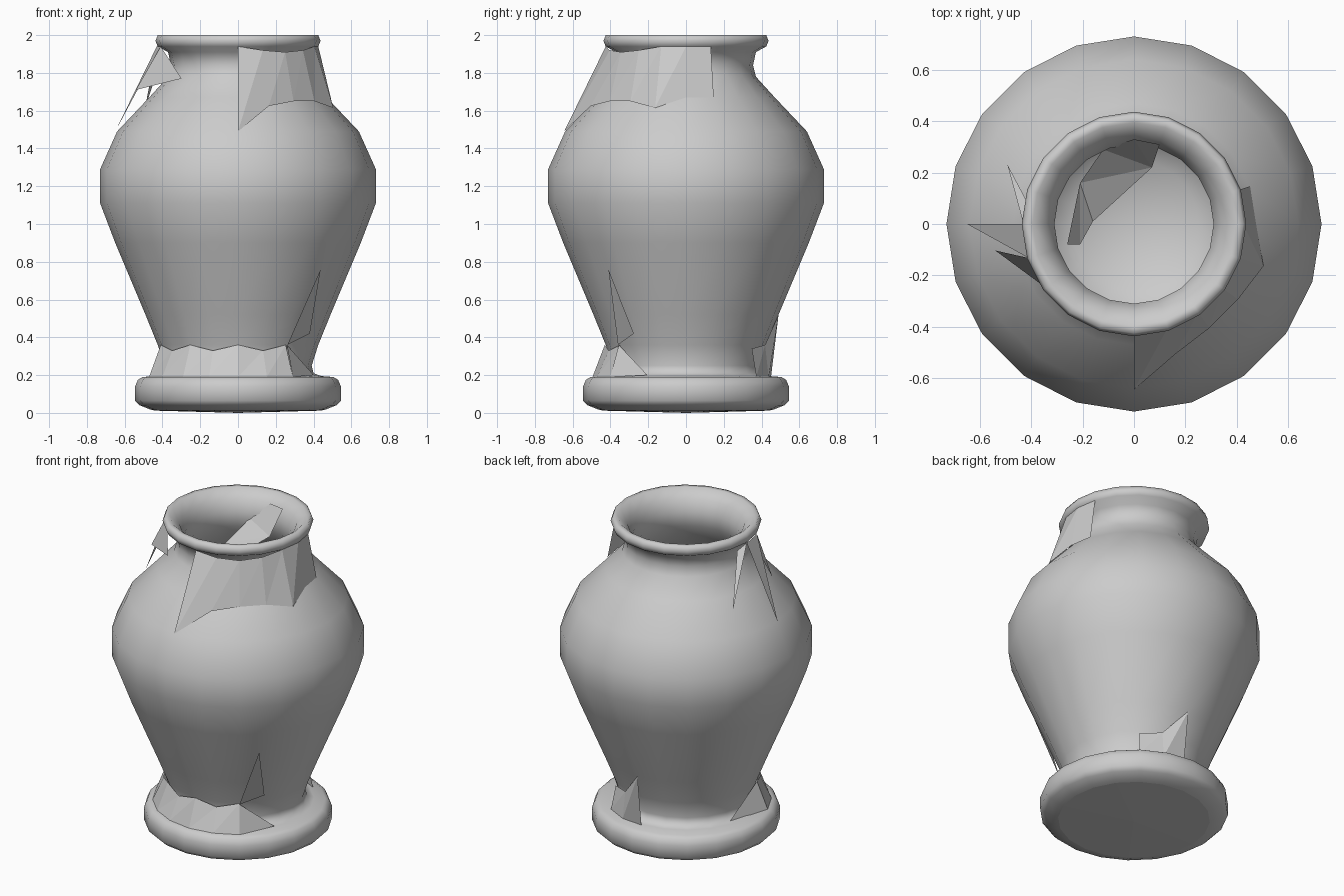
import bpy, bmesh
from math import cos, sin, radians

if "Cube" in bpy.data.objects:
    bpy.data.objects.remove(bpy.data.objects["Cube"])

SIDES = 20


def polar(col, r, z):
    a = radians(18 * col)
    return (r * cos(a), r * sin(a), z)


def finish(name, bm, smooth):
    me = bpy.data.meshes.new(name)
    bm.to_mesh(me)
    bm.free()
    ob = bpy.data.objects.new(name, me)
    bpy.context.collection.objects.link(ob)
    for p in me.polygons:
        p.use_smooth = smooth
    return ob


def lathe(name, profile):
    bm = bmesh.new()
    rings = []
    for r, z in profile:
        n = SIDES if r > 0 else 1
        rings.append([bm.verts.new(polar(i, r, z)) for i in range(n)])
    for a, b in zip(rings, rings[1:]):
        for i in range(SIDES):
            j = (i + 1) % SIDES
            if len(a) == 1:
                bm.faces.new((a[0], b[j], b[i]))
            elif len(b) == 1:
                bm.faces.new((a[i], a[j], b[0]))
            else:
                bm.faces.new((a[i], a[j], b[j], b[i]))
    bmesh.ops.recalc_face_normals(bm, faces=bm.faces[:])
    return finish(name, bm, True)


def strip(name, top, bottom):
    """Facet band between two lists of (column, radius, height)."""
    bm = bmesh.new()
    t = [bm.verts.new(polar(*p)) for p in top]
    b = [bm.verts.new(polar(*p)) for p in bottom]
    for i in range(len(t) - 1):
        bm.faces.new((b[i], b[i + 1], t[i + 1]))
        bm.faces.new((b[i], t[i + 1], t[i]))
    return finish(name, bm, False)


def shards(name, tris):
    bm = bmesh.new()
    for tri in tris:
        bm.faces.new([bm.verts.new(p) for p in tri])
    return finish(name, bm, False)


# Hollow vase: foot, body, neck, rim, then the inner wall and rounded floor
vase = lathe("vase", [
    (0, 0), (.44, .012), (.465, .018), (.52, .04), (.545, .065), (.545, .14),
    (.53, .175), (.505, .19), (.44, .195), (.40, .21), (.39, .25), (.425, .36),
    (.49, .52), (.65, .90), (.73, 1.11), (.73, 1.29), (.64, 1.49), (.47, 1.67),
    (.37, 1.78), (.355, 1.84), (.37, 1.91), (.425, 1.94), (.437, 1.97),
    (.425, 2.0), (.395, 2.0), (.34, 1.95), (.31, 1.88), (.31, 1.79),
    (.42, 1.64), (.59, 1.46), (.67, 1.28), (.67, 1.12), (.60, .90),
    (.44, .52), (.37, .34), (.25, .25), (0, .21)])
# crisp crease only where the underside meets the foot
for p in vase.data.polygons:
    if p.center.z < .012:
        p.use_smooth = False

# Faceted panel bridging rim and shoulder at the front right
cols = [15, 16, 17, 18, 19, 20, 21]
strip("shoulder_panel",
      [(c, .425, z) for c, z in zip(cols, (1.94, 1.92, 1.91, 1.92, 1.94, 1.94, 1.94))],
      [(15, .645, 1.49), (16, .53, 1.625), (17, .50, 1.65), (18, .50, 1.65),
       (19, .53, 1.615), (20, .475, 1.67), (21, .475, 1.67)])

# Pointed shards below the rim on the left
shards("shoulder_shards", [
    (polar(10, .43, 1.94), polar(11, .43, 1.94), polar(10, .65, 1.49)),
    (polar(10, .43, 1.94), polar(8.6, .545, 1.61), polar(9.6, .40, 1.90)),
    (polar(11, .43, 1.94), polar(12.4, .41, 1.77), polar(10.6, .55, 1.71))])

# Faceted skirt between body and foot at the front left
strip("foot_skirt",
      [(c, .43, .36 if c % 2 else .33) for c in range(11, 18)],
      [(c, .495, .19) for c in range(11, 18)])
# Its pointed ends, and a sliver up the body
shards("skirt_ends", [
    (polar(11, .43, .36), polar(11, .495, .19), polar(9, .42, .20)),
    (polar(17, .44, .36), polar(17, .495, .19), polar(18.5, .45, .20)),
    (polar(17, .445, .36), polar(18, .47, .42), polar(17.6, .60, .76))])

# Faceted panel at the back of the foot
strip("back_skirt",
      [(3, .43, .34), (4, .44, .36), (5, .49, .52)],
      [(3, .46, .19), (4, .46, .19), (5, .45, .19)])

# Loose facets inside the neck
a, b, c = (0, .33, 1.95), (.10, .31, 1.95), (.07, .22, 1.80)
d, e, f = (-.21, .16, 1.70), (-.16, .01, 1.62), (-.12, .29, 1.84)
g, h = (-.26, -.08, 1.72), (-.21, -.08, 1.64)
shards("inner_shards", [(a, b, c), (a, c, f), (f, c, d), (d, c, e), (d, e, h), (d, h, g)])
